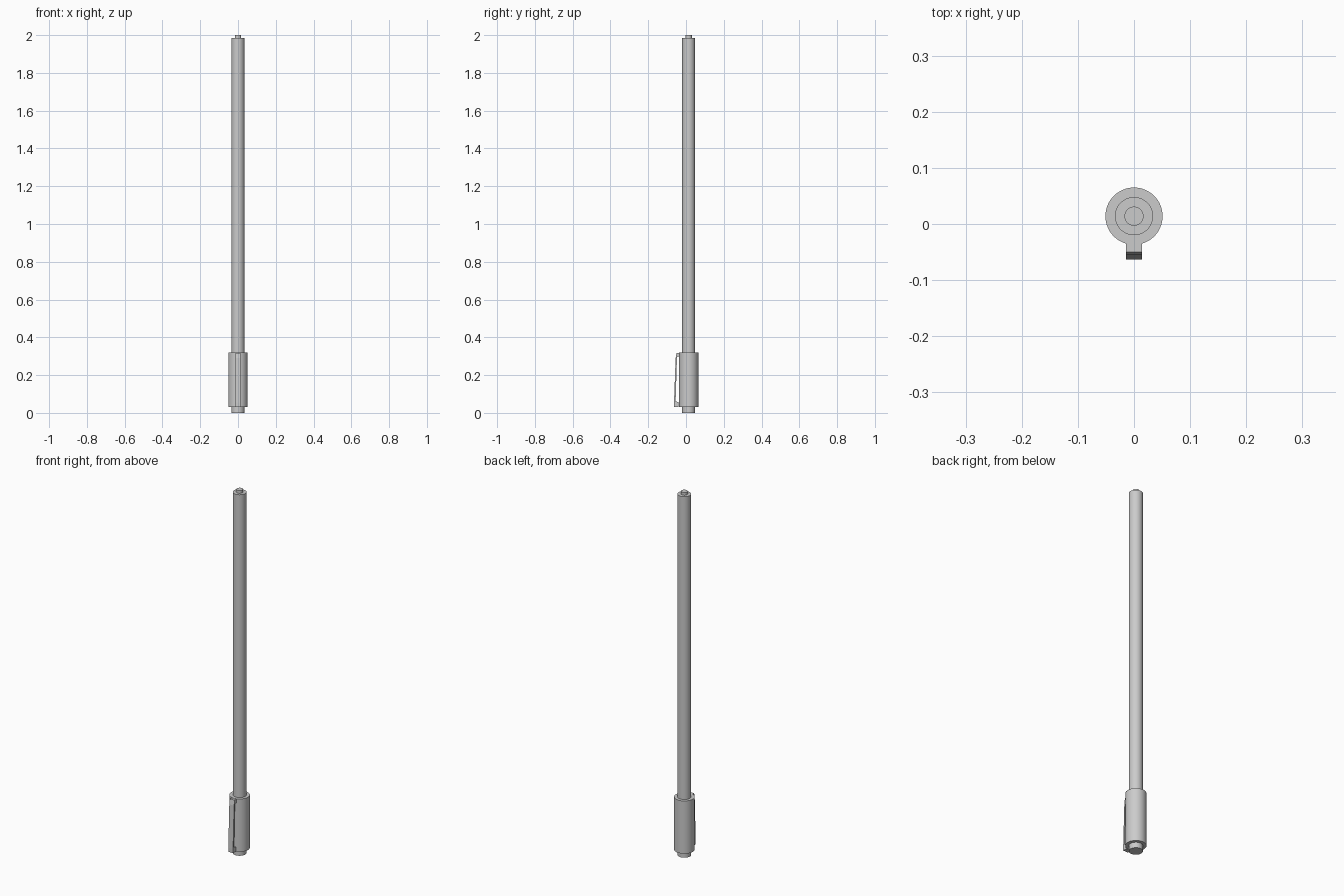
import bpy, bmesh, math

if "Cube" in bpy.data.objects:
    bpy.data.objects.remove(bpy.data.objects["Cube"])

CY = 0.014   # axis of the round parts, offset so the clip balances the bounds
SIDES = 64

def lathe(name, profile):
    """Closed surface of revolution from (radius, z) points, bottom to top."""
    bm = bmesh.new()
    rings = []
    for r, z in profile:
        rings.append([bm.verts.new((r * math.cos(2 * math.pi * i / SIDES),
                                    CY + r * math.sin(2 * math.pi * i / SIDES), z))
                      for i in range(SIDES)])
    for a, b in zip(rings, rings[1:]):
        for i in range(SIDES):
            j = (i + 1) % SIDES
            bm.faces.new((a[i], a[j], b[j], b[i]))
    bm.faces.new(rings[0][::-1])
    bm.faces.new(rings[-1])
    return finish(name, bm, True)

def extrude_x(name, outline, half):
    """Side outline of (y, z) points extruded symmetrically in x."""
    bm = bmesh.new()
    face = bm.faces.new([bm.verts.new((-half, y, z)) for y, z in outline])
    ext = bmesh.ops.extrude_face_region(bm, geom=[face])
    for v in ext["geom"]:
        if isinstance(v, bmesh.types.BMVert):
            v.co.x = half
    bmesh.ops.recalc_face_normals(bm, faces=bm.faces)
    return finish(name, bm, False)

def finish(name, bm, smooth):
    mesh = bpy.data.meshes.new(name)
    bm.to_mesh(mesh)
    bm.free()
    obj = bpy.data.objects.new(name, mesh)
    bpy.context.collection.objects.link(obj)
    if smooth:
        bpy.ops.object.select_all(action='DESELECT')
        obj.select_set(True)
        bpy.context.view_layer.objects.active = obj
        bpy.ops.object.shade_smooth_by_angle(angle=math.radians(30))
    return obj

# Cap sleeve
lathe("cap", [(0.051, 0.03), (0.051, 0.32)])
# Short plug below the cap
lathe("end_plug", [(0.034, 0.0), (0.034, 0.03)])
# Long barrel with the small end button
lathe("barrel", [(0.034, 0.32), (0.034, 1.985)])
lathe("end_button", [(0.017, 1.985), (0.017, 2.0)])

# Pocket clip: joined to the cap at the top, slanting away to a foot at the bottom
extrude_x("pocket_clip", [
    (-0.034, 0.318), (-0.050, 0.318), (-0.055, 0.290), (-0.0635, 0.055),
    (-0.0635, 0.032), (-0.040, 0.032), (-0.040, 0.058), (-0.055, 0.060),
    (-0.048, 0.285), (-0.046, 0.298), (-0.034, 0.298)], 0.0145)
